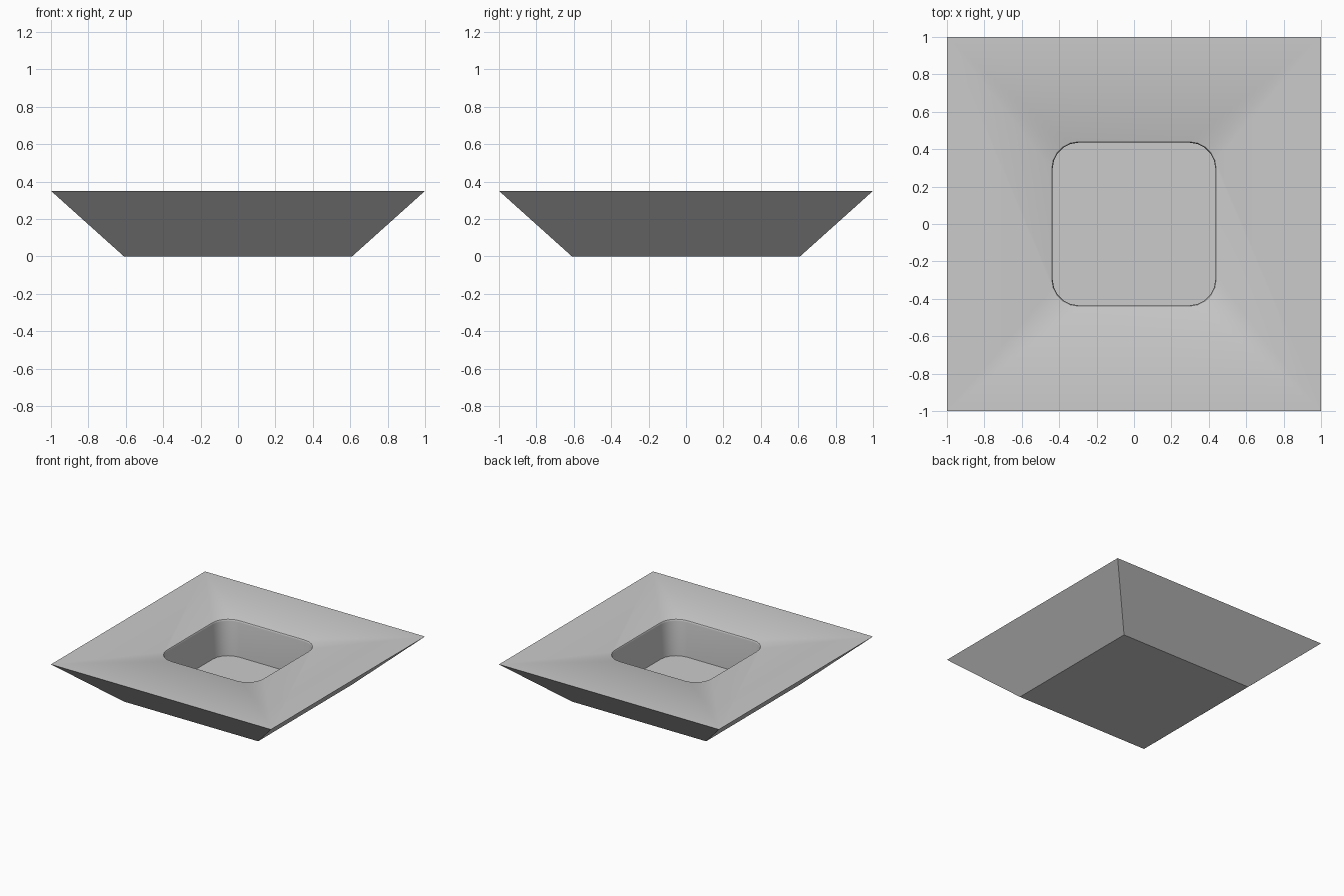
import bpy, bmesh
from math import sin, cos, pi

cube = bpy.data.objects.get("Cube")
if cube:
    bpy.data.objects.remove(cube)

HEIGHT, FLOOR = 0.35, 0.05
LIP = 0.015


def square(half):
    return [(half, half), (-half, half), (-half, -half), (half, -half)]


def rounded_square(half, radius, steps=5):
    """Counter-clockwise outline of a square with round corners."""
    points = []
    for corner, (cx, cy) in enumerate(square(half - radius)):
        for i in range(steps + 1):
            a = (corner + i / steps) * pi / 2
            points.append((cx + radius * cos(a), cy + radius * sin(a)))
    return points


def loft(name, rings, material):
    """Closed solid through a stack of (outline, z) rings, bottom to top."""
    bm = bmesh.new()
    loops = [[bm.verts.new((x, y, z)) for x, y in outline] for outline, z in rings]
    bm.faces.new(loops[0][::-1])
    bm.faces.new(loops[-1])
    for low, high in zip(loops, loops[1:]):
        for i in range(len(low)):
            j = (i + 1) % len(low)
            bm.faces.new((low[i], low[j], high[j], high[i]))
    mesh = bpy.data.meshes.new(name)
    bm.to_mesh(mesh)
    bm.free()
    mesh.materials.append(material)
    obj = bpy.data.objects.new(name, mesh)
    bpy.context.collection.objects.link(obj)
    return obj


grey = bpy.data.materials.new("light grey")
grey.use_nodes = True
grey.diffuse_color = (0.6, 0.6, 0.6, 1)
grey.node_tree.nodes["Principled BSDF"].inputs["Base Color"].default_value = grey.diffuse_color

# Flared square block
block = loft("flared_block", [(square(0.61), 0), (square(1), HEIGHT)], grey)

# Pocket with a softly rounded lip, cut from the top
rings = [(rounded_square(0.435, 0.14), FLOOR)]
for i in range(4):
    a = i / 3 * pi / 2
    grow = LIP * (1 - cos(a)) * 0.6
    rings.append((rounded_square(0.435 + grow, 0.14 + grow), HEIGHT - LIP * (1 - sin(a))))
rings.append((rings[-1][0], HEIGHT + 0.1))
cutter = loft("pocket_cutter", rings, grey)
cutter.hide_render = True

cut = block.modifiers.new("pocket", 'BOOLEAN')
cut.operation = 'DIFFERENCE'
cut.solver = 'EXACT'
cut.object = cutter
bpy.ops.object.select_all(action='DESELECT')
block.select_set(True)
bpy.context.view_layer.objects.active = block
bpy.ops.object.modifier_apply(modifier=cut.name)
bpy.data.objects.remove(cutter)

# Smooth the round corners, keep the hard edges
bpy.ops.object.shade_smooth_by_angle(angle=pi / 6)
